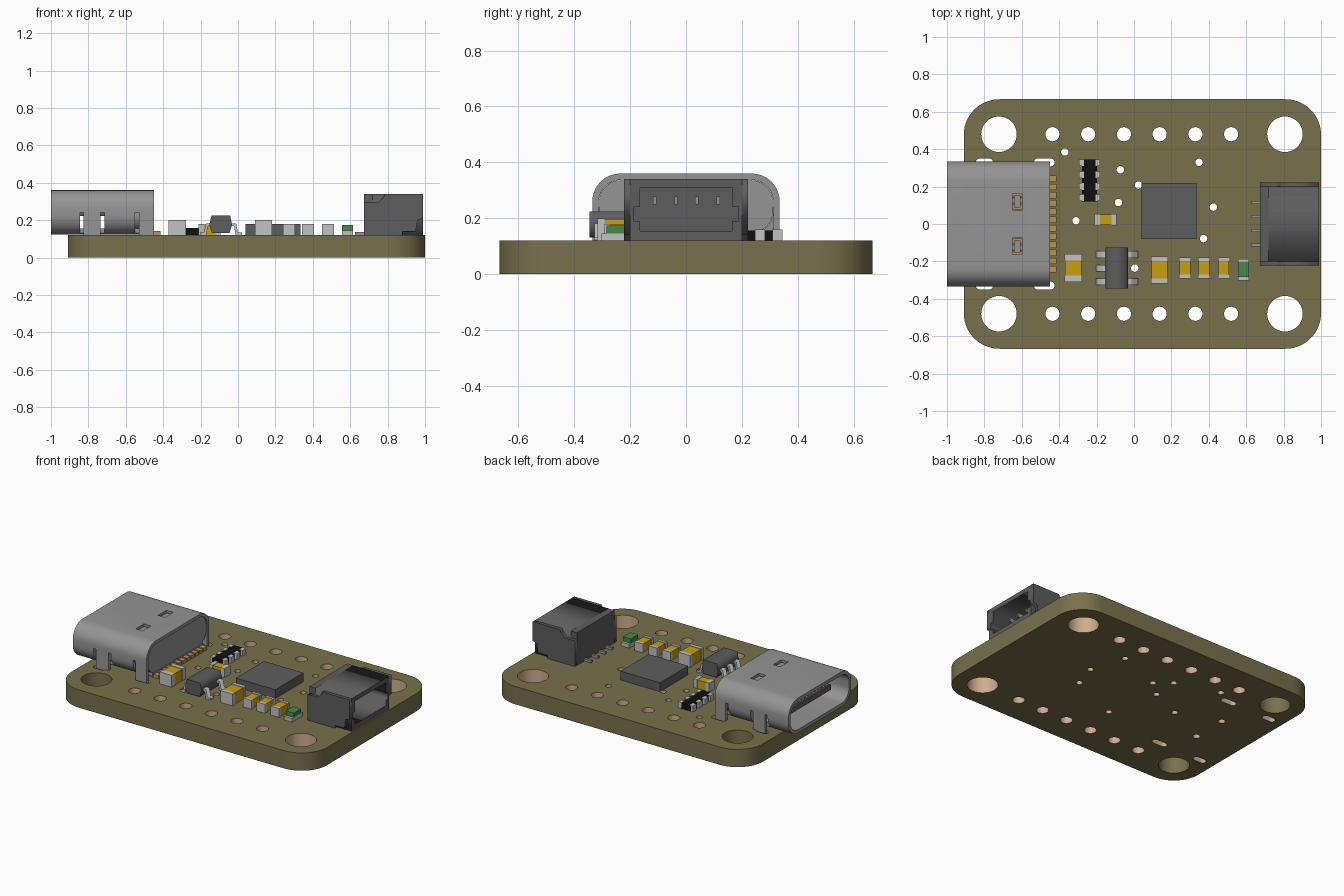
import bpy, bmesh, math
from mathutils import Vector

if "Cube" in bpy.data.objects:
    bpy.data.objects.remove(bpy.data.objects["Cube"])


def material(name, r, g, b):
    m = bpy.data.materials.new(name)
    m.diffuse_color = (r, g, b, 1)
    m.use_nodes = True
    m.node_tree.nodes["Principled BSDF"].inputs["Base Color"].default_value = m.diffuse_color
    return m


OLIVE = material("olive_board", 0.19, 0.165, 0.072)
COPPER = material("copper_plating", 0.62, 0.42, 0.27)
GOLD = material("gold_contact", 0.50, 0.30, 0.09)
STEEL = material("steel_grey", 0.30, 0.30, 0.30)
DARK = material("dark_plastic", 0.11, 0.11, 0.11)
BLACK = material("black_coating", 0.005, 0.005, 0.005)
SILVER = material("silver_solder", 0.54, 0.54, 0.54)
AMBER = material("amber_ceramic", 0.58, 0.35, 0.006)
GREEN = material("green_lens", 0.06, 0.25, 0.07)
TOP = 0.12  # upper face of the board


def finish(name, bm, mat):
    me = bpy.data.meshes.new(name)
    bm.to_mesh(me)
    bm.free()
    me.materials.append(mat)
    ob = bpy.data.objects.new(name, me)
    bpy.context.collection.objects.link(ob)
    return ob


def activate(ob):
    bpy.ops.object.select_all(action='DESELECT')
    ob.select_set(True)
    bpy.context.view_layer.objects.active = ob


def smooth(ob):
    activate(ob)
    bpy.ops.object.shade_smooth_by_angle(angle=math.radians(35))


def boxes(name, items, mat):
    """One object from boxes given as (x0, x1, y0, y1, z0, z1)."""
    bm = bmesh.new()
    for x0, x1, y0, y1, z0, z1 in items:
        lo, hi = Vector((x0, y0, z0)), Vector((x1, y1, z1))
        for v in bmesh.ops.create_cube(bm, size=1)["verts"]:
            v.co = Vector([(lo[i] + hi[i]) / 2 + v.co[i] * (hi[i] - lo[i]) for i in range(3)])
    return finish(name, bm, mat)


def plate(name, loops, a, b, axis, mat):
    """Fill outline loops (inner ones become holes) and extrude from a to b along axis."""
    cu = bpy.data.curves.new(name, 'CURVE')
    cu.dimensions, cu.fill_mode, cu.extrude = '2D', 'BOTH', (b - a) / 2
    for loop in loops:
        s = cu.splines.new('POLY')
        s.points.add(len(loop) - 1)
        for p, (u, v) in zip(s.points, loop):
            p.co = (u, v, 0, 1)
        s.use_cyclic_u = True
    tmp = bpy.data.objects.new(name + "_outline", cu)
    bpy.context.collection.objects.link(tmp)
    bpy.context.view_layer.update()
    me = bpy.data.meshes.new_from_object(tmp.evaluated_get(bpy.context.evaluated_depsgraph_get()))
    bpy.data.objects.remove(tmp)
    bm = bmesh.new()
    bm.from_mesh(me)
    bpy.data.meshes.remove(me)
    for v in bm.verts:
        u, w, t = v.co.x, v.co.y, v.co.z + (a + b) / 2
        v.co = {'x': (t, u, w), 'y': (u, t, w), 'z': (u, w, t)}[axis]
    bmesh.ops.remove_doubles(bm, verts=bm.verts, dist=0.0002)
    bmesh.ops.recalc_face_normals(bm, faces=bm.faces)
    return finish(name, bm, mat)


def rounded(u0, u1, v0, v1, r, n=10):
    pts = []
    corners = [(u1 - r, v1 - r), (u0 + r, v1 - r), (u0 + r, v0 + r), (u1 - r, v0 + r)]
    for k, (cu, cv) in enumerate(corners):
        for i in range(n + 1):
            t = math.pi / 2 * (k + i / n)
            pts.append((cu + r * math.cos(t), cv + r * math.sin(t)))
    return pts


def circle(x, y, r, n=24):
    return [(x + r * math.cos(2 * math.pi * i / n), y + r * math.sin(2 * math.pi * i / n)) for i in range(n)]


# Circuit board with mounting holes, header holes, vias and slots
loops = [rounded(-0.91, 1.0, -0.667, 0.667, 0.19, 14)]
for s in (-1, 1):
    loops += [circle(x, s * 0.48, 0.095, 40) for x in (-0.722, 0.807)]
    loops += [circle(-0.436 + 0.191 * i, s * 0.48, 0.038) for i in range(6)]
    for x, half in ((-0.80, 0.046), (-0.48, 0.055)):
        loops.append(rounded(x - half, x + half, s * 0.329 - 0.021, s * 0.329 + 0.021, 0.0205, 5))
    loops.append(circle(-0.6, s * 0.12, 0.022, 16))
vias = [(-0.37, 0.385), (-0.073, 0.29), (0.348, 0.33), (0.024, 0.208), (-0.083, 0.115),
        (-0.31, 0.017), (0.424, 0.09), (0.372, -0.078), (0.004, -0.236)]
loops += [circle(x, y, 0.02, 16) for x, y in vias]
board = plate("circuit_board", loops, 0, TOP, 'z', OLIVE)
board.data.materials.append(COPPER)
for f in board.data.polygons:  # plated hole walls, except the two left mounting holes
    x, y, z = f.center
    bare = math.hypot(x + 0.722, abs(y) - 0.48) < 0.1
    if abs(f.normal.z) < 0.5 and -0.853 < x < 0.93 and abs(y) < 0.6 and not bare:
        f.material_index = 1
smooth(board)

# Socket shell: rounded tube with top windows and side cutouts
shell = plate("socket_shell", [rounded(-0.335, 0.335, 0.124, 0.36, 0.1),
                               rounded(-0.312, 0.312, 0.147, 0.337, 0.078)], -1.0, -0.45, 'x', STEEL)
cuts = []
for s in (-1, 1):
    cuts.append((-0.65, -0.598, s * 0.12 - 0.044, s * 0.12 + 0.044, 0.3, 0.4))
    y0, y1 = sorted((s * 0.27, s * 0.4))
    cuts += [(-0.845, -0.715, y0, y1, 0.1, 0.24), (-0.55, -0.44, y0, y1, 0.1, 0.24)]
cutter = boxes("shell_cutter", cuts, STEEL)
cutter.hide_render = True
mod = shell.modifiers.new("cutouts", 'BOOLEAN')
mod.operation, mod.solver, mod.object = 'DIFFERENCE', 'EXACT', cutter
activate(shell)
bpy.ops.object.modifier_apply(modifier=mod.name)
bpy.data.objects.remove(cutter)
smooth(shell)

# Socket legs, rear plug, springs, tongue and contacts
legs = []
for s in (-1, 1):
    y0, y1 = sorted((s * 0.313, s * 0.335))
    legs += [(-0.825, -0.735, y0, y1, 0.05, 0.25), (-0.53, -0.45, y0, y1, 0.05, 0.25)]
boxes("socket_legs", legs, STEEL)
smooth(plate("socket_rear_plug", [rounded(-0.311, 0.311, 0.148, 0.336, 0.077)], -0.58, -0.455, 'x', STEEL))
boxes("socket_springs", [(-0.641, -0.607, s * 0.12 - 0.032, s * 0.12 + 0.032, 0.32, 0.35)
                         for s in (-1, 1)], STEEL)
boxes("socket_tongue", [(-0.93, -0.57, -0.22, 0.22, 0.225, 0.26)], DARK)
boxes("tongue_contacts", [(-0.92, -0.58, -0.198 + 0.036 * i - 0.011, -0.198 + 0.036 * i + 0.011, 0.221, 0.264)
                          for i in range(12)], GOLD)
boxes("socket_pins", [(-0.457, -0.414, -0.242 + 0.044 * i - 0.017, -0.242 + 0.044 * i + 0.017, TOP, 0.143)
                      for i in range(12)], GOLD)

# Side connector: hollow body with notched cheeks
rect = [(-0.2, TOP), (0.2, TOP), (0.2, 0.34), (-0.2, 0.34)]
half = [(0.165, 0.155), (0.165, 0.19), (0.188, 0.19), (0.188, 0.24), (0.165, 0.24), (0.165, 0.31)]
cavity = half + [(-y, z) for y, z in reversed(half)]
plate("connector_body", [rect, cavity], 0.72, 0.99, 'x', DARK)
boxes("connector_back", [(0.675, 0.72, -0.2, 0.2, TOP, 0.34)], DARK)
cheek = [(0.675, TOP), (0.88, TOP), (0.88, 0.14), (0.95, 0.14), (0.96, 0.2), (0.99, 0.21),
         (0.99, 0.34), (0.785, 0.34), (0.78, 0.325), (0.75, 0.294), (0.675, 0.294)]
for s, side in ((-1, "front"), (1, "back")):
    y0, y1 = sorted((s * 0.199, s * 0.222))
    plate("connector_cheek_" + side, [cheek], y0, y1, 'y', DARK)
rows = (-0.112, -0.036, 0.039, 0.115)
boxes("connector_pins", [(0.71, 0.9, y - 0.006, y + 0.006, 0.25, 0.277) for y in rows], STEEL)
boxes("connector_leads", [(0.625, 0.69, y - 0.008, y + 0.008, TOP, 0.136) for y in rows], STEEL)

# Main chip
boxes("main_chip", [(0.04, 0.335, -0.08, 0.22, TOP, 0.18)], DARK)

# Regulator with bent leads, three on the left and two on the right
plate("regulator_body", [[(-0.14, 0.132), (-0.045, 0.132), (-0.032, 0.175), (-0.042, 0.225),
                          (-0.142, 0.225), (-0.153, 0.175)]], -0.345, -0.125, 'y', DARK)
lead = [(0.022, TOP), (0.022, 0.133), (0.0, 0.133), (-0.01, 0.182), (-0.045, 0.182),
        (-0.045, 0.168), (-0.021, 0.168), (-0.012, TOP)]
mirrored = [(-0.182 - x, z) for x, z in lead]
for i, y in enumerate((-0.163, -0.236, -0.309)):
    plate(f"regulator_left_lead_{i}", [mirrored], y - 0.018, y + 0.018, 'y', SILVER)
    if i != 1:
        plate(f"regulator_right_lead_{i}", [lead], y - 0.018, y + 0.018, 'y', SILVER)

# Resistor array
boxes("resistor_array", [(-0.278, -0.197, 0.12, 0.345, TOP, 0.157)], BLACK)
boxes("resistor_terminals", [(x - 0.013, x + 0.013, y - 0.018, y + 0.018, TOP, 0.159)
                             for x in (-0.281, -0.194) for y in (0.14, 0.201, 0.264, 0.327)], SILVER)


def capacitor(name, x, y, hx, hy, h, end, along_y=True):
    """Ceramic block with a metal cap at either end."""
    e, z = 0.003, TOP + h
    if along_y:
        body = (x - hx + e, x + hx - e, y - hy + end, y + hy - end, TOP, z - e)
        caps = [(x - hx, x + hx, y - hy, y - hy + end, TOP, z), (x - hx, x + hx, y + hy - end, y + hy, TOP, z)]
    else:
        body = (x - hx + end, x + hx - end, y - hy + e, y + hy - e, TOP, z - e)
        caps = [(x - hx, x - hx + end, y - hy, y + hy, TOP, z), (x + hx - end, x + hx, y - hy, y + hy, TOP, z)]
    boxes(name + "_body", [body], AMBER)
    boxes(name + "_ends", caps, SILVER)


# Capacitors
capacitor("capacitor_left", -0.325, -0.235, 0.046, 0.074, 0.08, 0.033)
capacitor("capacitor_middle", 0.136, -0.245, 0.046, 0.072, 0.08, 0.025)
capacitor("capacitor_centre", -0.152, 0.022, 0.058, 0.031, 0.06, 0.027, False)
for i, x in enumerate((0.272, 0.374, 0.48)):
    capacitor(f"capacitor_small_{i}", x, -0.235, 0.032, 0.056, 0.06, 0.02)

# Indicator lamp
boxes("lamp_base", [(0.556, 0.616, -0.302, -0.188, TOP, 0.145)], SILVER)
boxes("lamp_lens", [(0.556, 0.616, -0.284, -0.206, 0.145, 0.175)], GREEN)
